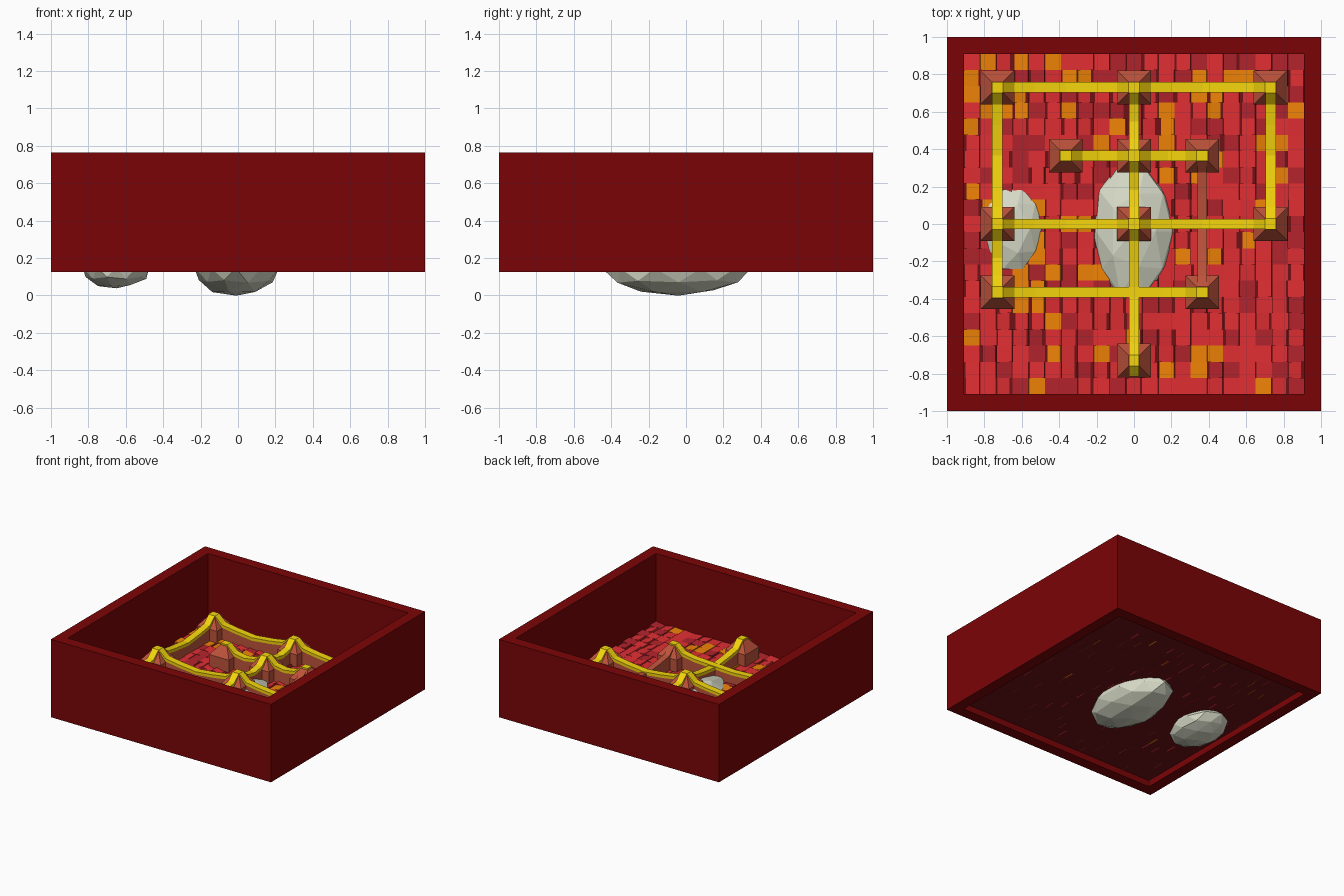
import bpy, bmesh, math, random
from mathutils import Vector, Matrix

if "Cube" in bpy.data.objects:
    bpy.data.objects.remove(bpy.data.objects["Cube"])

random.seed(4)


def material(name, rgb):
    m = bpy.data.materials.new(name)
    m.diffuse_color = tuple((c / 255) ** 2.2 for c in rgb) + (1,)
    m.use_nodes = True
    m.node_tree.nodes["Principled BSDF"].inputs["Base Color"].default_value = m.diffuse_color
    return m


FRAME = material("dark_red", (122, 12, 14))
SLAB = material("maroon", (110, 24, 28))
RED = material("red", (224, 50, 54))
CRIMSON = material("crimson", (178, 40, 48))
ORANGE = material("orange", (240, 130, 15))
BROWN = material("clay", (190, 84, 62))
YELLOW = material("yellow", (245, 212, 20))
STONE = material("stone", (215, 218, 198))


def finish(name, bm, *mats):
    bmesh.ops.recalc_face_normals(bm, faces=bm.faces)
    me = bpy.data.meshes.new(name)
    bm.to_mesh(me)
    bm.free()
    for m in mats:
        me.materials.append(m)
    ob = bpy.data.objects.new(name, me)
    bpy.context.collection.objects.link(ob)
    return ob


def add_box(bm, center, size, rot=None, mat=0):
    M = Matrix.Translation(center) @ (rot or Matrix()) @ Matrix.Diagonal((*size, 1))
    verts = bmesh.ops.create_cube(bm, size=1, matrix=M)["verts"]
    for f in {f for v in verts for f in v.link_faces}:
        f.material_index = mat


def bridge_loops(bm, loops, closed=False, caps=True):
    rings = [[bm.verts.new(p) for p in loop] for loop in loops]
    pairs = list(zip(rings, rings[1:])) + ([(rings[-1], rings[0])] if closed else [])
    for a, b in pairs:
        for i in range(len(a)):
            j = (i + 1) % len(a)
            bm.faces.new((a[i], a[j], b[j], b[i]))
    if caps and not closed:
        bm.faces.new(rings[0])
        bm.faces.new(rings[-1])


def square(r, z, x=0, y=0):
    return [(x + sx * r, y + sy * r, z) for sx, sy in ((-1, -1), (1, -1), (1, 1), (-1, 1))]


# Open square frame
bm = bmesh.new()
bridge_loops(bm, [square(1, .125), square(1, .765), square(.91, .765), square(.91, .125)], closed=True)
finish("tray_frame", bm, FRAME)

# Floor slab, recessed from the lower rim
bm = bmesh.new()
add_box(bm, (0, 0, .187), (1.82, 1.82, .02))
finish("floor_slab", bm, SLAB)

# Patchwork of slightly tilted floor tiles
N, P = 21, 1.82 / 21
bm = bmesh.new()
for i in range(N):
    for j in range(N):
        c = ((i + .5) * P - .91, (j + .5) * P - .91, .194)
        mat = random.choices((0, 1, 2), (60, 25, 12))[0]
        add_box(bm, c, (P, P, .018), Matrix.Rotation(random.uniform(-.25, .25), 4, 'Y'), mat)
finish("floor_tiles", bm, RED, CRIMSON, ORANGE)


# Faceted stones set through the floor
def stone(name, center, radii):
    bm = bmesh.new()
    bmesh.ops.create_icosphere(bm, subdivisions=2, radius=1)
    for v in bm.verts:
        v.co *= random.uniform(.93, 1.04)
        v.co = Vector(center) + Vector(a * r for a, r in zip(v.co, radii))
    finish(name, bm, STONE)


stone("large_stone", (-.01, -.04, .145), (.235, .40, .145))
stone("small_stone", (-.65, -.02, .15), (.185, .265, .115))

# Humped posts at the wall junctions
A, B = .73, .365
POSTS = [(-A, A), (0, A), (A, A), (-B, B), (0, B), (B, B),
         (-A, 0), (0, 0), (A, 0), (-A, -B), (B, -B), (0, -A)]
bm = bmesh.new()
for x, y in POSTS:
    bridge_loops(bm, [square(.09, .19, x, y), square(.09, .30, x, y), square(.03, .375, x, y)])
finish("wall_posts", bm, BROWN)


# Walls that sag between posts; the cap is a thin band along the crest
def crest(t, stops):
    d = min(abs(t - s) for s in stops)
    if d <= .03:
        return .375
    if d <= .09:
        return .375 - (d - .03) / .06 * .055
    return max(.285, .32 - (d - .09) * .16)


def run(bm, axis, fixed, start, end, stops, width, cap):
    ts = {start, end}
    for s in stops:
        ts |= {s + o for o in (-.2, -.09, -.03, .03, .09, .2)}
    for a, b in zip(stops, stops[1:]):
        ts.add((a + b) / 2)
    ts = sorted(round(t, 4) for t in ts if start <= t <= end)
    loops = []
    for t in ts:
        z = crest(t, stops)
        lo, hi = (z - .012, z + .012) if cap else (.19, z)
        prof = [(-width / 2, lo), (width / 2, lo), (width / 2, hi), (-width / 2, hi)]
        loops.append([(t, fixed + o, h) if axis == 'x' else (fixed + o, t, h) for o, h in prof])
    bridge_loops(bm, loops)


RUNS = [('x', A, -A - .03, A + .03, (-A, 0, A)),
        ('x', B, -B - .03, B + .03, (-B, 0, B)),
        ('x', 0, -A - .03, A + .03, (-A, 0, A)),
        ('x', -B, -A - .03, B + .03, (-A, B)),
        ('y', -A, -B - .03, A + .03, (-B, 0, A)),
        ('y', A, -.03, A + .03, (0, A)),
        ('y', 0, -A - .085, A + .03, (-A, 0, B, A))]
walls, caps = bmesh.new(), bmesh.new()
for r in RUNS:
    run(walls, *r, .05, False)
    run(caps, *r, .056, True)
run(walls, 'y', B, -B, B, (-B, B), .05, False)   # uncapped link wall
finish("ridge_walls", walls, BROWN)
finish("ridge_caps", caps, YELLOW)
